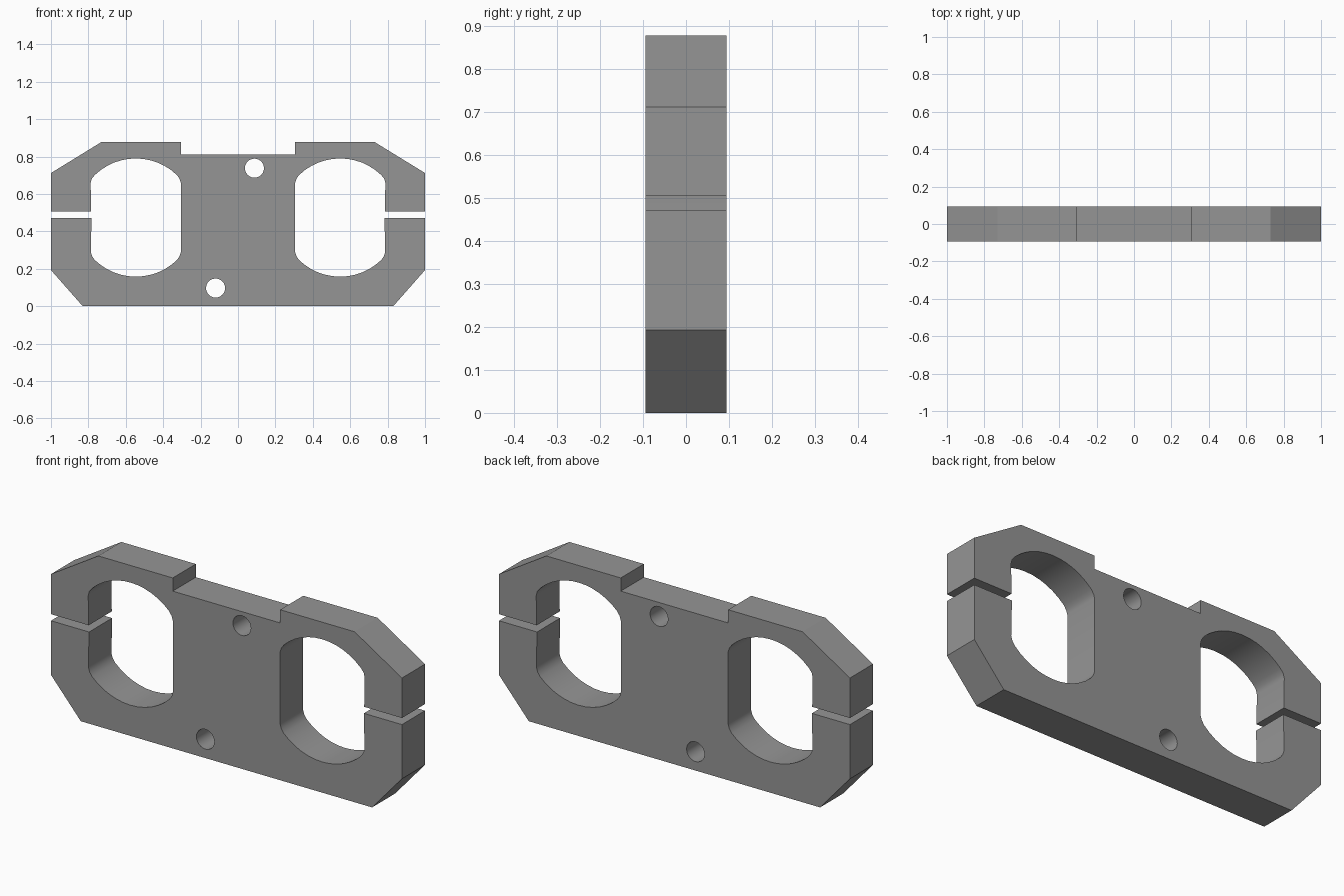
import bpy, bmesh
from math import cos, sin, radians, tau

if "Cube" in bpy.data.objects:
    bpy.data.objects.remove(bpy.data.objects["Cube"])

HALF = 0.094                 # half of the plate thickness
CX, CZ, R = 0.546, 0.474, 0.316   # window centre and radius of its end arcs


def arc(cx, cz, r, a0, a1, n):
    angles = [radians(a0 + (a1 - a0) * i / n) for i in range(n + 1)]
    return [(cx + r * cos(a), cz + r * sin(a)) for a in angles]


# window edge, running from below the slot round to above it
window = ([(0.783, 0.472), (0.787, 0.29), (0.78, 0.267)]
          + arc(CX, CZ, R, -46, -134, 12)
          + [(0.312, 0.268), (0.306, 0.288), (0.306, 0.66), (0.312, 0.68)]
          + arc(CX, CZ, R, 134, 46, 12)
          + [(0.782, 0.681), (0.788, 0.658), (0.785, 0.506)])

# right half of the plate outline; slot opens the window to the side
half = ([(0.83, 0), (1, 0.193), (1, 0.472)] + window
        + [(1, 0.506), (1, 0.712), (0.73, 0.878), (0.306, 0.878), (0.306, 0.81)])
outline = half + [(-x, z) for x, z in reversed(half)]

# two bolt holes
holes = [arc(x, z, 0.051, 0, 345, 23) for x, z in ((0.088, 0.738), (-0.12, 0.097))]

# fill the profile and extrude it to the plate thickness
bm = bmesh.new()
edges = []
for loop in [outline] + holes:
    vs = [bm.verts.new((x, -HALF, z)) for x, z in loop]
    edges += [bm.edges.new((vs[i - 1], vs[i])) for i in range(len(vs))]
bmesh.ops.triangle_fill(bm, edges=edges, use_beauty=True, use_dissolve=False)
ext = bmesh.ops.extrude_face_region(bm, geom=bm.faces[:], use_keep_orig=True)
moved = [v for v in ext["geom"] if isinstance(v, bmesh.types.BMVert)]
bmesh.ops.translate(bm, verts=moved, vec=(0, 2 * HALF, 0))
bmesh.ops.recalc_face_normals(bm, faces=bm.faces[:])

mesh = bpy.data.meshes.new("clamp_plate")
bm.to_mesh(mesh)
bm.free()
plate = bpy.data.objects.new("clamp_plate", mesh)
bpy.context.collection.objects.link(plate)

grey = bpy.data.materials.new("metal grey")
grey.diffuse_color = (0.3, 0.3, 0.3, 1)
grey.use_nodes = True
grey.node_tree.nodes["Principled BSDF"].inputs["Base Color"].default_value = grey.diffuse_color
mesh.materials.append(grey)

bpy.context.view_layer.objects.active = plate
plate.select_set(True)
bpy.ops.object.shade_smooth_by_angle(angle=radians(30))
